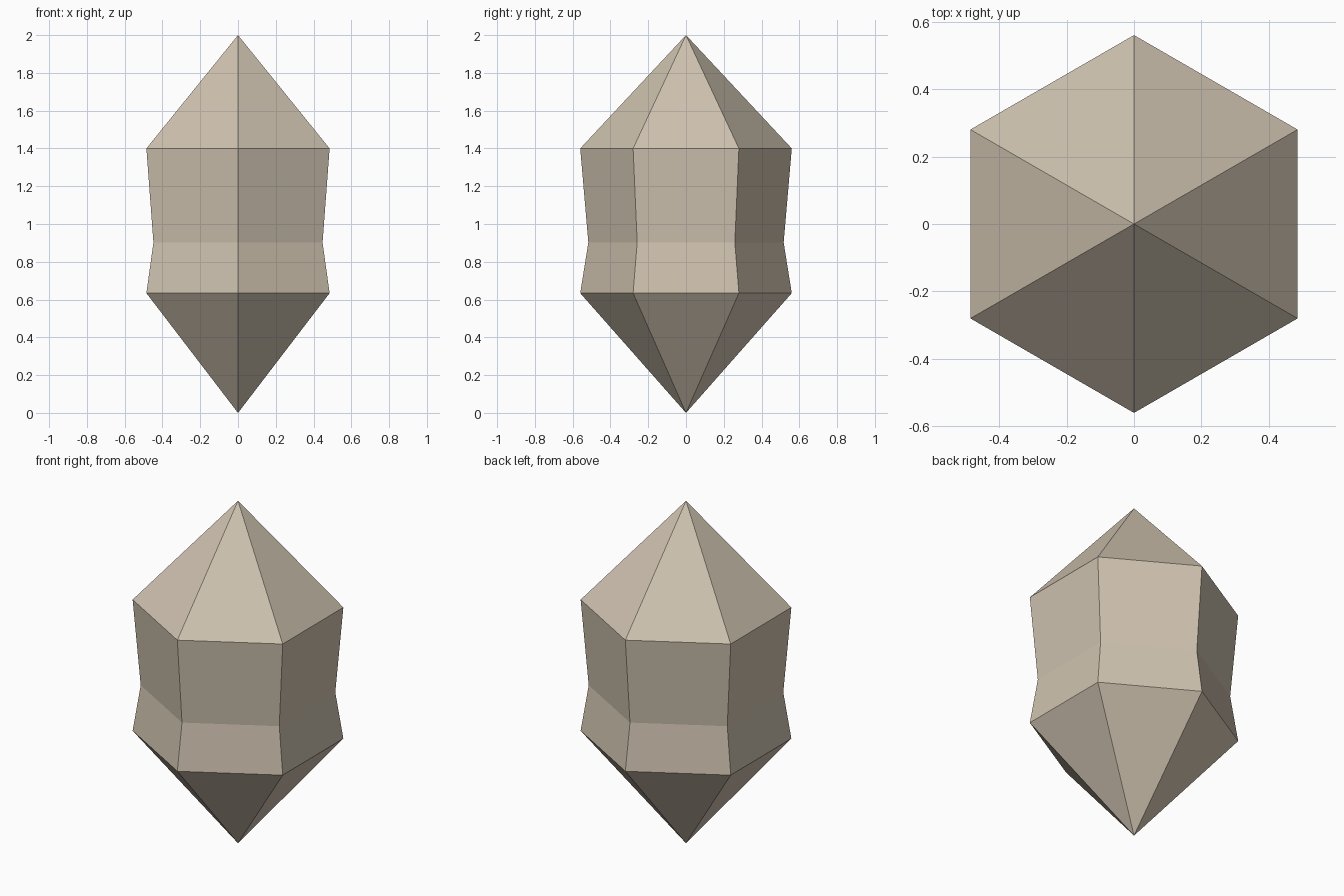
import bpy, bmesh, math

if "Cube" in bpy.data.objects:
    bpy.data.objects.remove(bpy.data.objects["Cube"])

SIDES = 6
BOTTOM, TOP = 0.0, 2.0
# (radius, height) of each ring, bottom to top
RINGS = [(0.56, 0.634), (0.517, 0.902), (0.56, 1.40)]

stone = bpy.data.materials.new("warm_beige_stone")
stone.diffuse_color = (0.62, 0.54, 0.43, 1.0)
stone.use_nodes = True
stone.node_tree.nodes["Principled BSDF"].inputs["Base Color"].default_value = stone.diffuse_color

bm = bmesh.new()

# Hexagonal rings with corners pointing front and back
rings = []
for radius, z in RINGS:
    angles = [math.pi / 2 + 2 * math.pi * i / SIDES for i in range(SIDES)]
    rings.append([bm.verts.new((radius * math.cos(a), radius * math.sin(a), z)) for a in angles])
bottom_tip = bm.verts.new((0, 0, BOTTOM))
top_tip = bm.verts.new((0, 0, TOP))

for i in range(SIDES):
    j = (i + 1) % SIDES
    # Pointed ends
    bm.faces.new((bottom_tip, rings[0][j], rings[0][i]))
    bm.faces.new((top_tip, rings[-1][i], rings[-1][j]))
    # Waisted side walls
    for low, high in zip(rings, rings[1:]):
        bm.faces.new((low[i], low[j], high[j], high[i]))

bmesh.ops.recalc_face_normals(bm, faces=bm.faces)
mesh = bpy.data.meshes.new("crystal")
bm.to_mesh(mesh)
bm.free()
mesh.materials.append(stone)
crystal = bpy.data.objects.new("crystal", mesh)
bpy.context.collection.objects.link(crystal)
